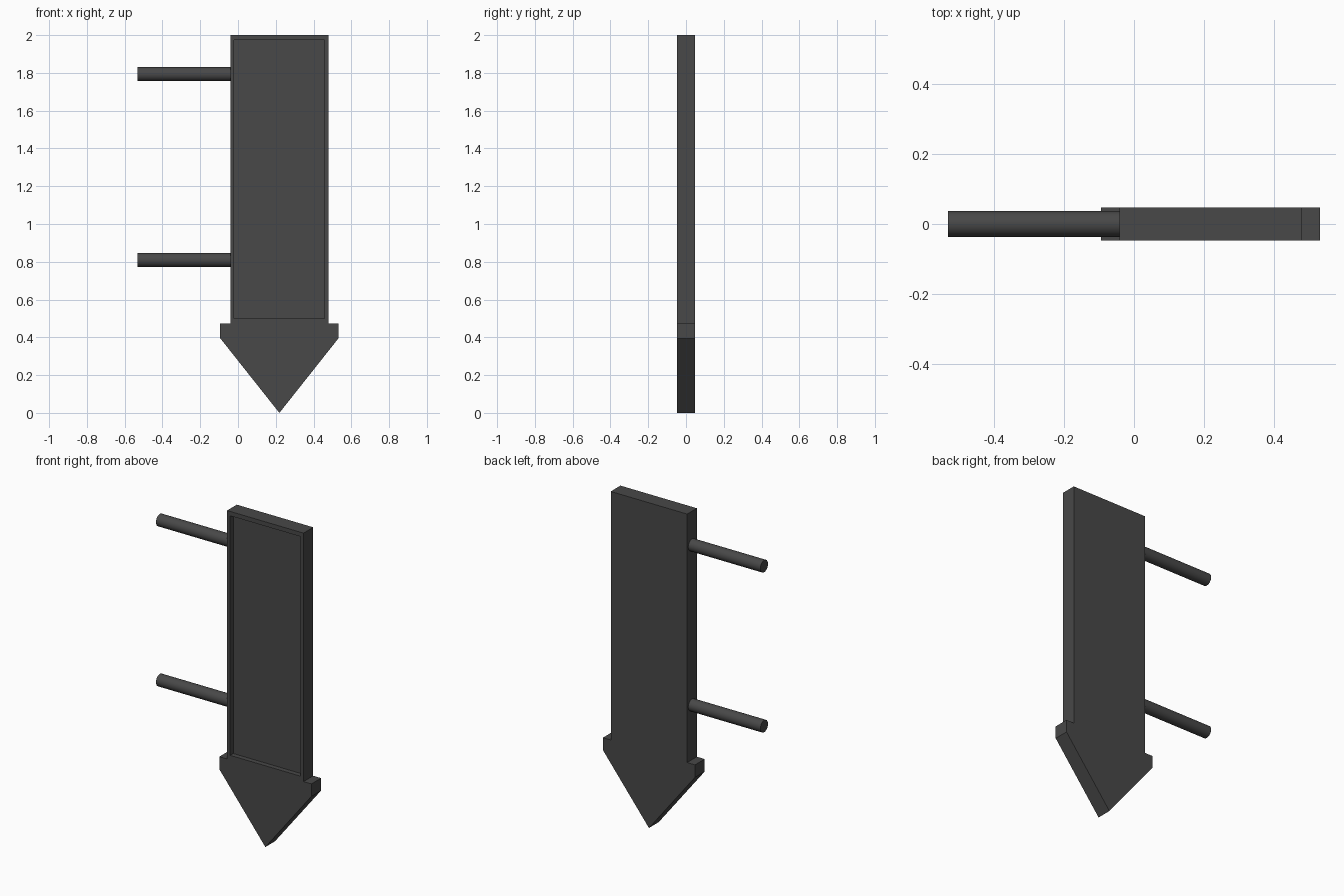
import bpy, bmesh, math

if "Cube" in bpy.data.objects:
    bpy.data.objects.remove(bpy.data.objects["Cube"])

Y = 0.047            # half thickness of the sign
dark = bpy.data.materials.new("dark_grey")
dark.diffuse_color = (0.065, 0.065, 0.065, 1)
dark.use_nodes = True
dark.node_tree.nodes["Principled BSDF"].inputs["Base Color"].default_value = dark.diffuse_color


def slab(name, outline, y0, y1):
    """Extrude an x/z outline from y0 to y1."""
    bm = bmesh.new()
    face = bm.faces.new([bm.verts.new((x, y0, z)) for x, z in outline])
    new = bmesh.ops.extrude_face_region(bm, geom=[face])["geom"]
    verts = [v for v in new if isinstance(v, bmesh.types.BMVert)]
    bmesh.ops.translate(bm, verts=verts, vec=(0, y1 - y0, 0))
    bmesh.ops.recalc_face_normals(bm, faces=bm.faces)
    mesh = bpy.data.meshes.new(name)
    bm.to_mesh(mesh)
    bm.free()
    obj = bpy.data.objects.new(name, mesh)
    bpy.context.collection.objects.link(obj)
    return obj


# Sign board with arrow-shaped lower end, mirrored about its own centre line
cx = 0.219
half = [(0.26, 2.0), (0.26, 0.472), (0.313, 0.472), (0.313, 0.395)]
outline = ([(cx + x, z) for x, z in half] + [(cx, 0.0)]
           + [(cx - x, z) for x, z in reversed(half)])
board = slab("arrow_sign_board", outline, -Y, Y)
board.data.materials.append(dark)

# Recessed front panel
px = 0.239
cutter = slab("panel_cutter",
              [(cx - px, 0.5), (cx + px, 0.5), (cx + px, 1.973), (cx - px, 1.973)],
              -Y - 0.1, -Y + 0.03)
cutter.hide_render = True
cut = board.modifiers.new("panel_recess", 'BOOLEAN')
cut.operation = 'DIFFERENCE'
cut.solver = 'EXACT'
cut.object = cutter
bpy.context.view_layer.objects.active = board
bpy.ops.object.modifier_apply(modifier=cut.name)
bpy.data.objects.remove(cutter)

# Two round mounting rods on the left edge
x0, x1 = -0.532, cx - 0.26
for name, z in (("upper_rod", 1.793), ("lower_rod", 0.809)):
    bpy.ops.mesh.primitive_cylinder_add(
        vertices=32, radius=0.037, depth=x1 - x0,
        location=((x0 + x1) / 2, 0, z), rotation=(0, math.pi / 2, 0))
    rod = bpy.context.object
    rod.name = name
    rod.data.materials.append(dark)
    bpy.ops.object.shade_smooth_by_angle()
